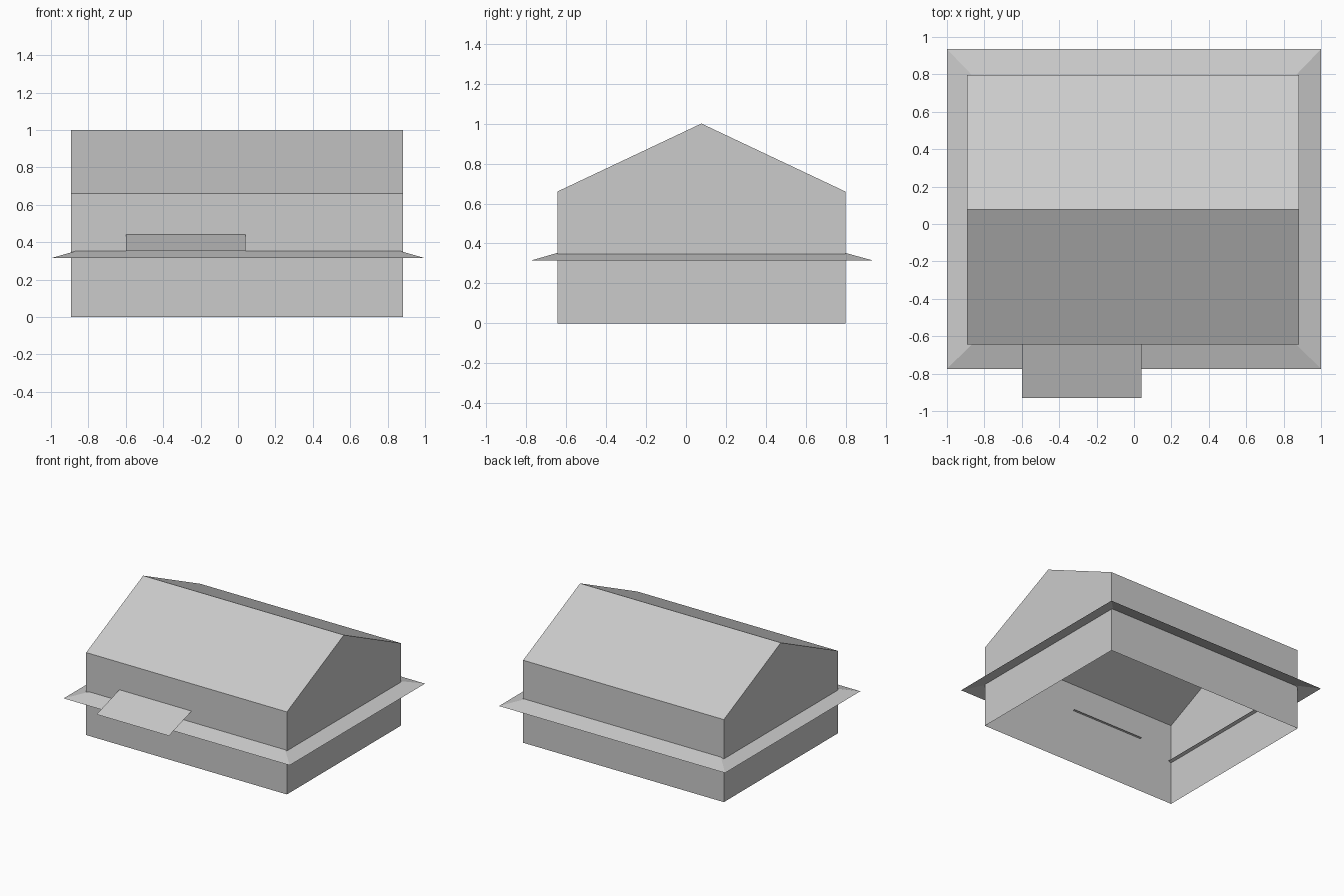
import bpy
import bmesh

cube = bpy.data.objects.get("Cube")
if cube:
    bpy.data.objects.remove(cube, do_unlink=True)

# One plain grey for the whole building
grey = bpy.data.materials.new("plain grey")
grey.use_nodes = True
colour = (0.6, 0.6, 0.6, 1)
grey.diffuse_color = colour
grey.node_tree.nodes["Principled BSDF"].inputs["Base Color"].default_value = colour


def add_object(name, bm):
    mesh = bpy.data.meshes.new(name)
    bm.to_mesh(mesh)
    bm.free()
    mesh.materials.append(grey)
    obj = bpy.data.objects.new(name, mesh)
    bpy.context.collection.objects.link(obj)
    return obj


def loft(bm, first, second, closed=True):
    """Join two matching point rows with quads; return the vertex rows."""
    a = [bm.verts.new(p) for p in first]
    b = [bm.verts.new(p) for p in second]
    n = len(a)
    for i in range(n if closed else n - 1):
        j = (i + 1) % n
        bm.faces.new((a[i], a[j], b[j], b[i]))
    return a, b


def rectangle(x0, x1, y0, y1, z):
    return [(x0, y0, z), (x1, y0, z), (x1, y1, z), (x0, y1, z)]


LEFT, RIGHT = 0.883, -0.893
FRONT, BACK = -0.643, 0.797
RIDGE_Y, EAVE_Z = 0.077, 0.66

# Walls and gable roof: a hollow shell with an open underside
profile = [(FRONT, 0), (FRONT, EAVE_Z), (RIDGE_Y, 1), (BACK, EAVE_Z), (BACK, 0)]
bm = bmesh.new()
ends = loft(bm, [(RIGHT, y, z) for y, z in profile],
            [(LEFT, y, z) for y, z in profile], closed=False)
for end in ends:
    bm.faces.new(end)
bmesh.ops.recalc_face_normals(bm, faces=bm.faces)
add_object("house_shell", bm)

# Thin sloping eave skirt running round the walls
bm = bmesh.new()
loft(bm, rectangle(-1, 1, -0.775, 0.935, 0.315),
     rectangle(-0.867, 0.867, FRONT, BACK, 0.353))
add_object("eave_skirt", bm)

# Thin sloping awning over the entrance
bm = bmesh.new()
loft(bm, [(-0.6, -0.93, 0.353), (0.04, -0.93, 0.353)],
     [(-0.6, -0.63, 0.445), (0.04, -0.63, 0.445)], closed=False)
add_object("entrance_awning", bm)
